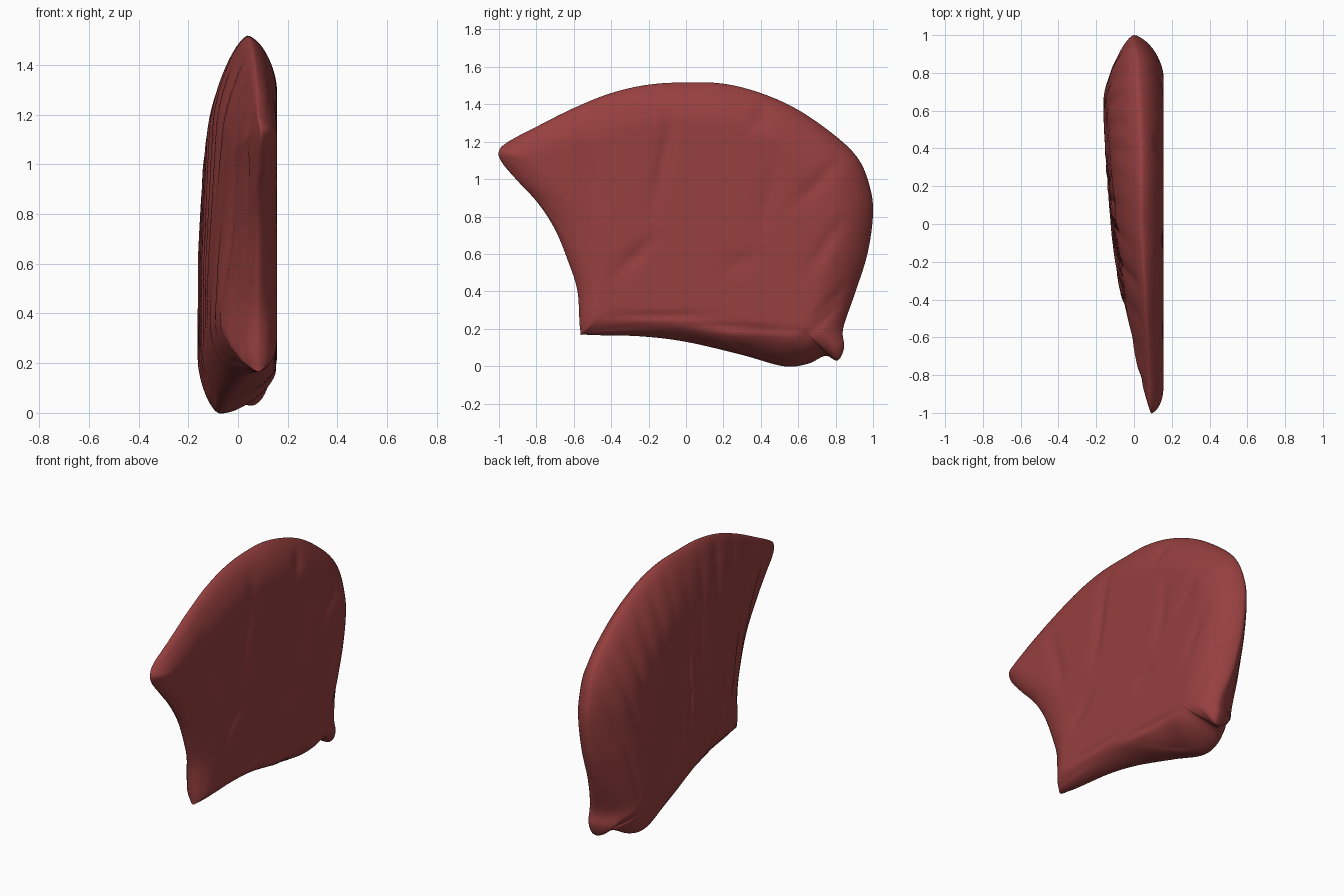
import bpy, bmesh, math
from mathutils import Vector, kdtree

if "Cube" in bpy.data.objects:
    bpy.data.objects.remove(bpy.data.objects["Cube"])

# Outline of the fan: y, z, and x of the rim
RIM = [(-0.565, 0.19, 0.08), (-0.58, 0.40, 0.08), (-0.63, 0.56, 0.08), (-0.70, 0.73, 0.08),
       (-0.79, 0.87, 0.08), (-0.90, 0.99, 0.09), (-0.985, 1.09, 0.09), (-1.0, 1.15, 0.09),
       (-0.95, 1.20, 0.08), (-0.80, 1.28, 0.08), (-0.60, 1.38, 0.07), (-0.40, 1.46, 0.06),
       (-0.20, 1.505, 0.05), (0.0, 1.517, 0.04), (0.20, 1.51, 0.04), (0.40, 1.46, 0.04),
       (0.60, 1.37, 0.03), (0.80, 1.23, 0.02), (0.92, 1.11, 0.01), (0.98, 0.97, 0.0),
       (1.0, 0.82, 0.0), (0.97, 0.60, 0.0), (0.90, 0.38, 0.01), (0.84, 0.20, 0.05),
       (0.845, 0.10, 0.07), (0.81, 0.03, 0.06), (0.745, 0.055, 0.0), (0.65, 0.012, -0.06),
       (0.52, 0.0, -0.07), (0.30, 0.06, -0.04), (0.0, 0.13, 0.01), (-0.25, 0.16, 0.05),
       (-0.53, 0.168, 0.08)]
# Creases on the +x face: start, end, half width, depth
CREASES = [(-0.06, 1.42, -0.18, 0.80, .03, .018), (-0.18, 0.68, -0.38, 0.48, .04, .014),
           (-0.58, 1.25, -0.45, 0.80, .04, .012), (0.45, 1.40, 0.34, 1.25, .03, .018),
           (0.84, 1.12, 0.58, 0.85, .04, .014), (0.84, 0.80, 0.65, 0.50, .035, .014),
           (-0.45, 0.27, 0.20, 0.27, .02, .010), (0.0, 0.22, 0.62, 0.19, .016, .015),
           (0.85, 0.36, 0.62, 0.14, .018, .014), (0.88, 0.45, 0.66, 0.24, .016, .012),
           (0.20, 0.50, 0.36, 0.60, .04, .01), (0.48, 1.15, 0.40, 0.70, .04, .01)]
FLAT = 0.157
BACK = [(-1, 0.03), (-0.8, -0.02), (-0.6, -0.04), (-0.4, -0.07), (-0.1, -0.115),
        (0.3, -0.15), (0.6, -0.163), (0.8, -0.16), (1, -0.14)]


def closed_spline(pts, steps):
    out, n = [], len(pts)
    for i in range(n):
        a, b, c, d = (Vector(pts[(i + k) % n]) for k in (-1, 0, 1, 2))
        for k in range(steps):
            t = k / steps
            out.append(b + 0.5 * t * (c - a + t * (2*a - 5*b + 4*c - d + t * (3*b - a - 3*c + d))))
    return out


def ramp(v, lo, hi):
    t = max(0, min(1, (v - lo) / (hi - lo)))
    return t * t * (3 - 2 * t)


def rounded(d, width):
    t = min(1, d / width)
    return (1 - (1 - t) ** 1.7) ** 0.65


def back_depth(y, z):
    for (y0, x0), (y1, x1) in zip(BACK, BACK[1:]):
        if y <= y1:
            break
    x = x0 + (x1 - x0) * (y - y0) / (y1 - y0)
    return x + 0.05 * max(0, z - 0.6)


def crease(y, z):
    total = 0
    for y0, z0, y1, z1, w, depth in CREASES:
        dy, dz = y1 - y0, z1 - z0
        t = max(0, min(1, ((y - y0) * dy + (z - z0) * dz) / (dy * dy + dz * dz)))
        r = math.hypot(y - y0 - t * dy, z - z0 - t * dz) / w
        total += depth * math.exp(-r * r) * (0.2 + 0.8 * math.sin(math.pi * t))
    return total


def fibres(y, z):
    # long strands fanning up from the lower back corner
    a = math.atan2(y - 0.35, z + 0.9) + 0.02 * math.sin(4 * z)
    strand = abs(math.sin(42 * a + 0.8 * math.sin(9 * a)))
    return 0.016 * (1 - strand) ** 2 * (0.6 + 0.4 * math.sin(5 * z + 17 * a))


rim = closed_spline(RIM, 8)
tree = kdtree.KDTree(len(rim))
for i, p in enumerate(rim):
    tree.insert((p[0], p[1], 0), i)
tree.balance()

bm = bmesh.new()
N, R = len(rim), 64
CY, CZ = 0.1, 0.72
rim_verts = [bm.verts.new((p[2], p[0], p[1])) for p in rim]


# One face of the muscle: rings shrinking from the rim to a centre point
def build_side(front):
    def surface(y, z, base):
        d = tree.find((y, z, 0))[2]
        if front:
            width = 0.11 + 0.11 * ramp(z, 0.2, 0.8) * ramp(y, -0.95, -0.4) + 0.08 * ramp(y, 0.2, 0.5) * ramp(0.8 - z, 0, 0.5)
            return base + (FLAT - base) * rounded(d, width) - crease(y, z) * min(1, d / 0.08)
        g = rounded(d, 0.2 + 0.15 * ramp(z, 0.2, 0.8))
        return base + (back_depth(y, z) - base) * g + fibres(y, z) * min(1, d / 0.1)

    prev = rim_verts
    for r in range(1, R):
        s = 1 - (r / R) ** 1.5
        ring = []
        for p in rim:
            y, z = CY + s * (p[0] - CY), CZ + s * (p[1] - CZ)
            ring.append(bm.verts.new((surface(y, z, p[2]), y, z)))
        for i in range(N):
            j = (i + 1) % N
            bm.faces.new((prev[i], prev[j], ring[j], ring[i]))
        prev = ring
    tip = bm.verts.new((surface(CY, CZ, 0.04), CY, CZ))
    for i in range(N):
        bm.faces.new((prev[i], prev[(i + 1) % N], tip))


build_side(True)
build_side(False)
# Soften the rim and the medial lines
for _ in range(4):
    bmesh.ops.smooth_vert(bm, verts=bm.verts, factor=0.5, use_axis_x=True)
bmesh.ops.recalc_face_normals(bm, faces=bm.faces)
for f in bm.faces:
    f.smooth = True

mesh = bpy.data.meshes.new("fan_muscle")
bm.to_mesh(mesh)
bm.free()
obj = bpy.data.objects.new("fan_muscle", mesh)
bpy.context.collection.objects.link(obj)

# Muscle red
mat = bpy.data.materials.new("muscle_red")
mat.diffuse_color = (0.31, 0.05, 0.05, 1)
mat.use_nodes = True
mat.node_tree.nodes["Principled BSDF"].inputs["Base Color"].default_value = mat.diffuse_color
mesh.materials.append(mat)
